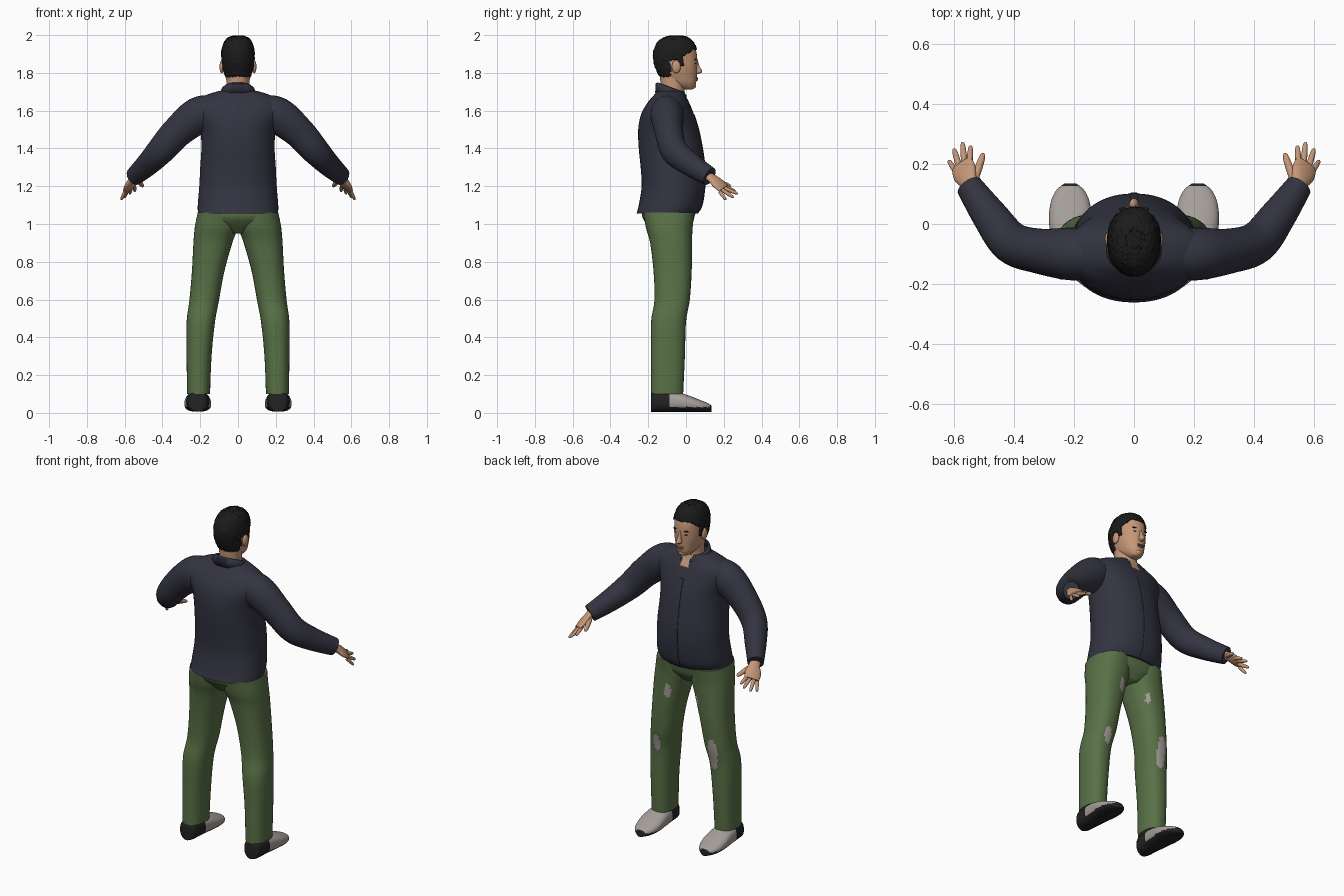
import bpy, bmesh, math, random
from mathutils import Vector

if "Cube" in bpy.data.objects:
    bpy.data.objects.remove(bpy.data.objects["Cube"])

random.seed(4)


def material(name, rgb):
    m = bpy.data.materials.new(name)
    m.diffuse_color = (*rgb, 1)
    m.use_nodes = True
    m.node_tree.nodes["Principled BSDF"].inputs["Base Color"].default_value = m.diffuse_color
    return m


SHIRT = material("navy_cloth", (0.034, 0.034, 0.054))
PANTS = material("green_cloth", (0.098, 0.165, 0.062))
SKIN = material("skin", (0.56, 0.31, 0.185))
HAIR = material("black_hair", (0.011, 0.011, 0.011))
GREY = material("light_grey", (0.38, 0.345, 0.325))
SOLE = material("dark_sole", (0.016, 0.016, 0.016))
LIPS = material("lips", (0.36, 0.15, 0.10))


def smooth_rows(rows, steps):
    """Catmull-Rom interpolation between rows of numbers."""
    out = []
    for i in range(len(rows) - 1):
        a, b, c, d = (rows[max(i - 1, 0)], rows[i], rows[i + 1],
                      rows[min(i + 2, len(rows) - 1)])
        for k in range(steps):
            t = k / steps
            out.append([q + 0.5 * t * (r - p + t * (2*p - 5*q + 4*r - s + t * (3*(q - r) + s - p)))
                        for p, q, r, s in zip(a, b, c, d)])
    return out + [list(rows[-1])]


def loft(name, rings, mats, seg=32, power=2.0, caps=True, rule=None, keep=None, jitter=0):
    """Skin rings given as (centre, u, v); rule picks a material, keep drops faces."""
    bm = bmesh.new()
    loops = []
    for c, u, v in rings:
        loop = []
        for i in range(seg):
            a = 2 * math.pi * i / seg
            ca, sa = math.cos(a), math.sin(a)
            p = (Vector(c) + Vector(u) * math.copysign(abs(ca) ** (2 / power), ca)
                 + Vector(v) * math.copysign(abs(sa) ** (2 / power), sa))
            p += Vector([random.uniform(-jitter, jitter) for _ in range(3)])
            loop.append(bm.verts.new(p))
        loops.append(loop)
    for lo, hi in zip(loops, loops[1:]):
        for i in range(seg):
            j = (i + 1) % seg
            bm.faces.new((lo[i], lo[j], hi[j], hi[i]))
    if caps:
        bm.faces.new(loops[0])
        bm.faces.new(loops[-1])
    bmesh.ops.recalc_face_normals(bm, faces=bm.faces)
    for f in bm.faces:
        f.smooth = True
        if rule:
            f.material_index = rule(f.calc_center_median())
    if keep:
        bad = [f for f in bm.faces if not keep(f.calc_center_median())]
        bmesh.ops.delete(bm, geom=bad, context='FACES')
    me = bpy.data.meshes.new(name)
    bm.to_mesh(me)
    bm.free()
    me.set_sharp_from_angle(angle=math.radians(50))
    for m in mats:
        me.materials.append(m)
    ob = bpy.data.objects.new(name, me)
    bpy.context.collection.objects.link(ob)
    return ob


def stack(rows, steps=4, grow=0.0):
    """Level rings from rows of (z, x_min, x_max, y_back, y_front)."""
    return [(((a + b) / 2, (c + d) / 2, z), ((b - a) / 2 + grow, 0, 0), (0, (d - c) / 2 + grow, 0))
            for z, a, b, c, d in smooth_rows(rows, steps)]


def centred(rows):
    return [(z, -w, w, b, f) for z, w, b, f in rows]


def tube(name, rows, mat, side=1, across=(0, 0, 1), seg=20, steps=4):
    """Limb along rows of (x, y, z, width, thickness), mirrored by side."""
    rows = smooth_rows([(side * r[0], *r[1:]) for r in rows], steps)
    pts = [Vector(r[:3]) for r in rows]
    ref = Vector((side * across[0], across[1], across[2]))
    rings = []
    for i, r in enumerate(rows):
        t = (pts[min(i + 1, len(pts) - 1)] - pts[max(i - 1, 0)]).normalized()
        u = (ref - t * ref.dot(t)).normalized()
        rings.append((pts[i], u * r[3], t.cross(u) * r[4]))
    return loft(name, rings, [mat], seg)


def blob(name, c, r, mat, seg=16):
    """Small ellipsoid."""
    rings = []
    for i in range(11):
        a = math.pi * (0.02 + 0.96 * i / 10)
        rings.append(((c[0], c[1], c[2] - r[2] * math.cos(a)),
                      (r[0] * math.sin(a), 0, 0), (0, r[1] * math.sin(a), 0)))
    return loft(name, rings, [mat], seg)


# Shirt body with an open V at the neck
torso = centred([(1.055, .212, -.262, .06), (1.1, .213, -.25, .085), (1.2, .205, -.235, .10),
                 (1.3, .20, -.24, .10), (1.4, .194, -.25, .087), (1.5, .20, -.253, .067),
                 (1.58, .23, -.238, .042), (1.64, .235, -.205, .018), (1.68, .175, -.172, -.002),
                 (1.705, .10, -.15, -.01)])
loft("shirt_body", stack(torso, 8), [SHIRT, SKIN], 64, 2.15,
     rule=lambda c: int(c.y > -.03 and c.z > 1.61 and abs(c.x) < (c.z - 1.605) * .42))

# Button strip down the front
strip = [((0, r[0][1] + r[2][1], r[0][2]), (.014, 0, 0), (0, .003, 0))
         for r in stack(torso[:7], 4) if r[0][2] < 1.61]
loft("button_strip", strip, [SHIRT], 12, 4)

# Collar, higher at the back and open at the front
collar = [((0, -.078, 1.68), (.105, 0, 0), (0, .085, -.015)),
          ((0, -.078, 1.712), (.088, 0, 0), (0, .084, -.03)),
          ((0, -.075, 1.722), (.078, 0, 0), (0, .076, -.028))]
col = loft("collar", collar, [SHIRT], 40, caps=False,
           keep=lambda c: not (c.y > -.03 and abs(c.x) < .036))
mod = col.modifiers.new("thickness", 'SOLIDIFY')
mod.thickness = .006

# Trousers
loft("trouser_hips", stack(centred([(.95, .06, -.16, 0), (1.0, .185, -.208, .034),
                                    (1.04, .212, -.232, .045), (1.09, .205, -.23, .06)])),
     [PANTS], 40, 2.2)
leg = [(.1, .148, .27, -.185, -.015), (.3, .14, .272, -.185, -.006), (.48, .122, .272, -.185, 0),
       (.6, .10, .257, -.167, .02), (.75, .072, .244, -.172, .03), (.9, .03, .236, -.19, .032),
       (.98, .003, .229, -.212, .035), (1.06, .005, .214, -.225, .045)]
# Worn patches: (x, z, half width, half height)
patches = [(-.185, .56, .03, .095), (.19, .53, .022, .05), (.105, .87, .018, .045),
           (-.085, .86, .012, .03)]


def worn(c):
    return int(c.y > -.06 and any(((c.x - x) / w) ** 2 + ((c.z - z) / h) ** 2 < 1
                                  for x, z, w, h in patches))


# Shoes: (y, half width, top)
shoe = [(-.186, .028, .09), (-.172, .05, .112), (-.1, .06, .116), (-.03, .068, .106),
        (.03, .071, .086), (.08, .063, .066), (.115, .045, .052), (.136, .018, .038)]

# Arm and hand paths: (x, y, z, width, thickness)
sleeve = [(.12, -.1, 1.595, .085, .08), (.21, -.1, 1.575, .097, .088), (.32, -.09, 1.488, .084, .075),
          (.41, -.062, 1.388, .075, .07), (.48, .025, 1.315, .063, .06), (.55, .125, 1.252, .05, .045)]
palm = [(.54, .10, 1.265, .026, .02), (.553, .14, 1.24, .032, .019), (.566, .172, 1.212, .045, .017),
        (.576, .2, 1.188, .041, .012)]
fingers = {"thumb": ((.532, .15, 1.232), (.503, .236, 1.20), .013),
           "index_finger": ((.55, .195, 1.203), (.546, .262, 1.173), .010),
           "middle_finger": ((.566, .195, 1.193), (.573, .274, 1.16), .010),
           "ring_finger": ((.584, .19, 1.182), (.602, .252, 1.14), .010),
           "little_finger": ((.598, .178, 1.172), (.619, .212, 1.127), .009)}

for side, label in ((1, "right"), (-1, "left")):
    rows = [(z, *sorted((side * a, side * b)), c, d) for z, a, b, c, d in leg]
    loft(label + "_trouser_leg", stack(rows, 14), [PANTS, GREY], 48, 2.3, rule=worn)
    rings = [((side * .213, y, h / 2 + .003), (w, 0, 0), (0, 0, h / 2 - .003))
             for y, w, h in smooth_rows(shoe, 6)]
    loft(label + "_shoe", rings, [GREY, SOLE], 40, 2.5,
         rule=lambda c: int(c.y < -.092 or c.y > .128 or c.z < .03))
    tube(label + "_sleeve", sleeve, SHIRT, side, seg=32, steps=6)
    across = (.08, -.03, -.05)
    tube(label + "_palm", palm, SKIN, side, across)
    for name, (base, tip, r) in fingers.items():
        p, q = Vector(base), Vector(tip)
        rows = [(*p.lerp(q, t), r * k, r * k) for t, k in
                ((0, 1), (.4, 1.03), (.75, .88), (.93, .65), (1, .2))]
        tube(f"{label}_{name}", rows, SKIN, side, across, 12, 3)
    blob(label + "_ear", (side * .086, -.052, 1.832), (.012, .024, .034), SKIN)
    blob(label + "_eye", (side * .031, .0485, 1.85), (.012, .006, .0045), HAIR)
    blob(label + "_eyebrow", (side * .032, .049, 1.871), (.019, .007, .004), HAIR)

# Neck and head
loft("neck", stack(centred([(1.64, .075, -.135, .0), (1.70, .062, -.132, -.008),
                            (1.74, .06, -.135, -.005), (1.81, .062, -.14, 0)])), [SKIN], 32)
head = centred([(1.712, .012, -.005, .03), (1.719, .032, -.03, .042), (1.745, .054, -.085, .053),
                (1.78, .067, -.13, .057), (1.82, .077, -.152, .059), (1.87, .08, -.166, .06),
                (1.92, .079, -.163, .052), (1.96, .064, -.14, .03), (1.98, .042, -.105, 0),
                (1.988, .012, -.07, -.03)])
loft("head", stack(head, 6), [SKIN], 48, 2.15)


# Hair shell: the hairline climbs from nape to temple to forehead
def hairy(c):
    if c.y < -.085:
        return c.z > 1.778
    if c.y < -.015:
        return c.z > (1.868 if c.y < -.035 else 1.835)
    return c.z > 1.885 + min(1, (c.y + .015) / .05) * .04


hair = loft("hair", stack(head, 8, .008), [HAIR], 64, 2.15, keep=hairy, jitter=.0022)
for v in hair.data.vertices:
    v.co.z += .009 * max(0, min(1, (v.co.z - 1.93) / .05))
mod = hair.modifiers.new("thickness", 'SOLIDIFY')
mod.thickness = .01

# Nose and mouth
loft("nose", stack(centred([(1.872, .006, .045, .061), (1.84, .009, .045, .07),
                            (1.815, .014, .045, .083), (1.803, .016, .045, .084),
                            (1.795, .009, .045, .068)])), [SKIN], 20)
blob("upper_lip", (0, .056, 1.772), (.023, .008, .005), LIPS)
blob("lower_lip", (0, .055, 1.763), (.019, .008, .005), LIPS)
blob("chin", (0, .036, 1.732), (.024, .018, .016), SKIN)
